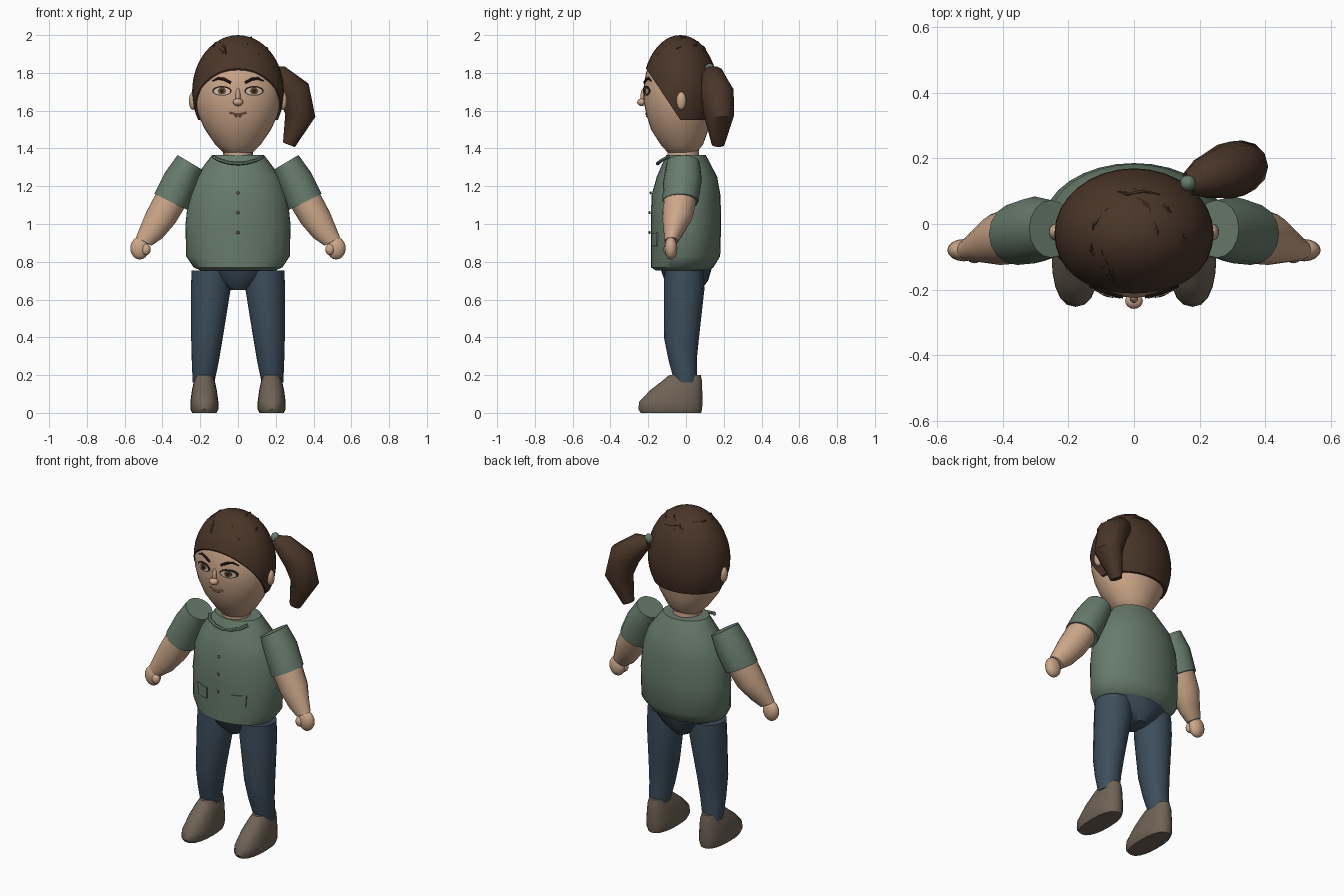
import bpy, bmesh, math
from mathutils import Vector, Matrix

if "Cube" in bpy.data.objects:
    bpy.data.objects.remove(bpy.data.objects["Cube"])


def material(name, r, g, b):
    m = bpy.data.materials.new(name)
    m.diffuse_color = (r, g, b, 1)
    m.use_nodes = True
    m.node_tree.nodes["Principled BSDF"].inputs["Base Color"].default_value = m.diffuse_color
    return m


SKIN = material("skin", 0.60, 0.385, 0.25)
HAIR = material("brown_hair", 0.068, 0.036, 0.021)
SHIRT = material("green_cloth", 0.135, 0.20, 0.15)
JEANS = material("blue_denim", 0.045, 0.075, 0.105)
SHOE = material("taupe_leather", 0.16, 0.125, 0.092)
DARK = material("dark_brown", 0.025, 0.013, 0.009)
WHITE = material("eye_white", 0.62, 0.52, 0.42)
IRIS = material("hazel_iris", 0.13, 0.07, 0.03)
LIP = material("lip_pink", 0.45, 0.20, 0.14)
BUTTON = material("button_brown", 0.25, 0.13, 0.09)


def finish(name, bm, mat, angle=40):
    bmesh.ops.recalc_face_normals(bm, faces=bm.faces)
    me = bpy.data.meshes.new(name)
    bm.to_mesh(me)
    bm.free()
    me.materials.append(mat)
    me.shade_smooth()
    me.set_sharp_from_angle(angle=math.radians(angle))
    ob = bpy.data.objects.new(name, me)
    bpy.context.collection.objects.link(ob)
    return ob


def loft(name, rings, mat, n=16, p=2.0):
    """Skin through superellipse rings given as (centre, u, v)."""
    bm = bmesh.new()
    loops = []
    for c, u, v in rings:
        loop = []
        for i in range(n):
            a = 2 * math.pi * i / n
            ca, sa = math.cos(a), math.sin(a)
            ca = math.copysign(abs(ca) ** (2 / p), ca)
            sa = math.copysign(abs(sa) ** (2 / p), sa)
            loop.append(bm.verts.new(Vector(c) + Vector(u) * ca + Vector(v) * sa))
        loops.append(loop)
    for a, b in zip(loops, loops[1:]):
        for i in range(n):
            bm.faces.new((a[i], a[(i + 1) % n], b[(i + 1) % n], b[i]))
    bm.faces.new(loops[0])
    bm.faces.new(loops[-1])
    return finish(name, bm, mat)


def stack(rows, cx=0):
    """Horizontal rings from rows of z, x radius, y centre, y radius."""
    return [((cx, cy, z), (rx, 0, 0), (0, ry, 0)) for z, rx, cy, ry in rows]


def limb(rows, s):
    """Tilted rings from rows of inner x, z, outer x, z, y centre, y radius."""
    return [((s * (a + c) / 2, y, (b + d) / 2), (s * (c - a) / 2, 0, (d - b) / 2), (0, h, 0))
            for a, b, c, d, y, h in rows]


def tube(name, pts, radii, mat, n=6):
    pts = [Vector(q) for q in pts]
    rings = []
    for i, q in enumerate(pts):
        t = (pts[min(i + 1, len(pts) - 1)] - pts[max(i - 1, 0)]).normalized()
        u = t.cross(Vector((0, 1, 0.1))).normalized()
        r = radii[i] if isinstance(radii, (list, tuple)) else radii
        rings.append((q, u * r, t.cross(u) * r))
    return loft(name, rings, mat, n)


def ellipsoid(name, c, r, mat, seg=16):
    bm = bmesh.new()
    bmesh.ops.create_uvsphere(bm, u_segments=seg, v_segments=seg // 2 + 2, radius=1,
                              matrix=Matrix.Translation(c) @ Matrix.Diagonal((*r, 1)))
    return finish(name, bm, mat)


def front_y(rows, x, z):
    """Front surface of a stacked body at x, z."""
    for a, b in zip(rows, rows[1:]):
        if a[0] <= z <= b[0]:
            t = (z - a[0]) / (b[0] - a[0])
            rx, cy, ry = [a[k] + t * (b[k] - a[k]) for k in (1, 2, 3)]
            return cy - ry * math.sqrt(max(0, 1 - (x / rx) ** 2))
    return 0


def plate(name, rows, outline, off, mat):
    """Thin plate that follows the front of a stacked body."""
    bm = bmesh.new()
    n = len(outline)
    mx, mz = sum(q[0] for q in outline) / n, sum(q[1] for q in outline) / n
    loops = []
    for f, o in ((1, off - 0.008), (1, off), (0.5, off)):
        pts = [(mx + (x - mx) * f, mz + (z - mz) * f) for x, z in outline]
        loops.append([bm.verts.new((x, front_y(rows, x, z) - o, z)) for x, z in pts])
    for a, b in zip(loops, loops[1:]):
        for i in range(n):
            bm.faces.new((a[i], a[(i + 1) % n], b[(i + 1) % n], b[i]))
    mid = bm.verts.new((mx, front_y(rows, mx, mz) - off, mz))
    for i in range(n):
        bm.faces.new((loops[2][i], loops[2][(i + 1) % n], mid))
    finish(name, bm, mat)


def oval(cx, cz, rx, rz, n=16):
    return [(cx + rx * math.cos(2 * math.pi * i / n), cz + rz * math.sin(2 * math.pi * i / n))
            for i in range(n)]


# Head and neck
head = [(1.365, .05, -.02, .055), (1.38, .08, -.02, .078), (1.42, .12, -.022, .112),
        (1.5, .175, -.033, .152), (1.58, .212, -.037, .173), (1.65, .23, -.035, .19),
        (1.72, .235, -.035, .19), (1.8, .222, -.03, .182), (1.88, .185, -.03, .153),
        (1.95, .12, -.03, .1)]
loft("head", stack(head), SKIN, 32)
loft("neck", stack([(1.3, .08, -.015, .085), (1.43, .078, -.015, .082)]), SKIN)

# Hair cap, trimmed by the nape and the slanting hairline
bm = bmesh.new()
bmesh.ops.create_uvsphere(bm, u_segments=32, v_segments=24, radius=1,
                          matrix=Matrix.Translation((0, -.03, 1.70)) @ Matrix.Diagonal((.243, .2, .3, 1)))
for co, no in (((0, 0, 1.55), (0, 0, 1)), ((0, -.03, 1.55), (0, 1.5, 1))):
    cut = bmesh.ops.bisect_plane(bm, geom=bm.verts[:] + bm.edges[:] + bm.faces[:],
                                 plane_co=co, plane_no=no, clear_inner=True)
    bmesh.ops.holes_fill(bm, edges=[e for e in bm.edges if e.is_boundary], sides=0)
finish("hair_cap", bm, HAIR)

# Raised hair strands
strands = [[(-.08, -.16), (-.13, -.08), (-.12, 0), (-.08, .05)],
           [(-.03, .1), (.04, .06), (.07, -.02), (.05, -.13)],
           [(.0, .11), (.1, .05), (.155, -.04), (.11, -.15)],
           [(-.05, .1), (-.02, .09), (.03, .1), (.08, .09)],
           [(-.1, -.13), (-.06, -.17), (-.07, -.14), (-.1, -.08)]]
for path in strands:
    pts = [(x, y, 1.70 + .3 * math.sqrt(1 - (x / .243) ** 2 - ((y + .03) / .2) ** 2)) for x, y in path]
    tube("hair_strand", pts, [.002, .006, .006, .002], HAIR)

# Ponytail and its tie
tube("ponytail", [(.165, .125, 1.80), (.21, .14, 1.785), (.297, .165, 1.70), (.33, .175, 1.575), (.27, .17, 1.42)],
     [.035, .062, .088, .08, .034], HAIR, 12)
ellipsoid("hair_tie", (.165, .125, 1.82), (.025, .025, .03), SHIRT, 12)

# Nose and mouth
ellipsoid("nose_tip", (0, -.235, 1.645), (.027, .024, .02), SKIN)
ellipsoid("nose_bridge", (0, -.224, 1.675), (.013, .017, .045), SKIN)
for name, pts in (("upper_lip", [(-.045, 1.59), (-.02, 1.583), (0, 1.58), (.02, 1.583), (.045, 1.59)]),
                  ("lower_lip", [(-.022, 1.573), (0, 1.569), (.022, 1.573)])):
    tube(name, [(x, front_y(head, x, z) - .001, z) for x, z in pts], .004, LIP)

# Shirt body
torso = [(.755, .2, -.02, .14), (.77, .235, -.02, .165), (.83, .275, -.002, .183), (1.0, .278, 0, .186),
         (1.15, .262, 0, .183), (1.25, .225, .005, .16), (1.365, .138, 0, .105)]
loft("shirt_body", stack(torso), SHIRT, 32)
tube("collar", [(-.13, -.09, 1.355), (-.1, -.125, 1.34), (-.05, -.145, 1.325), (0, -.15, 1.32),
                (.05, -.145, 1.325), (.1, -.125, 1.34), (.13, -.09, 1.355)], .01, SHIRT)
for z in (.955, 1.06, 1.165):
    ellipsoid("button", (0, front_y(torso, 0, z) - .008, z), (.008, .006, .008), BUTTON, 8)

# Jeans seat
loft("jeans_seat", stack([(.65, .05, .005, .075), (.7, .13, .002, .115), (.77, .21, 0, .138)]), JEANS, 24)

for s in (-1, 1):
    # Eye and brow
    e = s * .085
    plate("eye_rim", head, oval(e, 1.705, .052, .026), .004, DARK)
    plate("eye_white", head, oval(e, 1.703, .044, .02), .006, WHITE)
    plate("iris", head, oval(e, 1.704, .021, .02), .008, IRIS)
    plate("pupil", head, oval(e, 1.704, .01, .01), .0095, DARK)
    brow = [(.038, 1.748), (.075, 1.767), (.105, 1.771), (.135, 1.757)]
    tube("eyebrow", [(s * x, front_y(head, x, z) - .002, z) for x, z in brow], [.007, .008, .007, .003], DARK)
    ellipsoid("ear", (s * .238, -.025, 1.652), (.022, .026, .048), SKIN)

    # Pocket
    plate("pocket", torso, [(s * x, z) for x, z in
                            ((.085, .885), (.125, .882), (.16, .885), (.163, .92),
                             (.165, .955), (.125, .952), (.085, .95), (.085, .92))], .006, SHIRT)

    # Arm
    loft("sleeve", limb([(.185, 1.285, .32, 1.365, -.015, .088), (.222, 1.19, .385, 1.275, -.018, .102),
                         (.27, 1.075, .443, 1.16, -.03, .095)], s), SHIRT)
    loft("forearm", limb([(.28, 1.09, .432, 1.165, -.033, .088), (.335, 1.0, .485, 1.065, -.045, .08),
                          (.40, .925, .518, .985, -.065, .053), (.458, .885, .54, .93, -.078, .035)], s), SKIN)
    ellipsoid("hand", (s * .52, -.08, .872), (.05, .034, .06), SKIN)
    ellipsoid("thumb", (s * .487, -.098, .865), (.025, .022, .03), SKIN, 12)

    # Leg and shoe
    loft("trouser_leg", limb([(.04, .755, .245, .755, -.01, .105), (.04, .65, .25, .65, -.01, .107),
                              (.08, .4, .248, .4, -.024, .093), (.1, .28, .245, .28, -.018, .075),
                              (.125, .16, .24, .16, 0, .06)], s), JEANS)
    shoe = [(0, .065, -.24, .08), (.02, .074, -.253, .085), (.06, .074, -.247, .088),
            (.12, .066, -.19, .086), (.17, .055, -.125, .084), (.2, .043, -.09, .078)]
    loft("shoe", stack([(z, w, (a + b) / 2, (b - a) / 2) for z, w, a, b in shoe], s * .178), SHOE, 20, 2.4)
